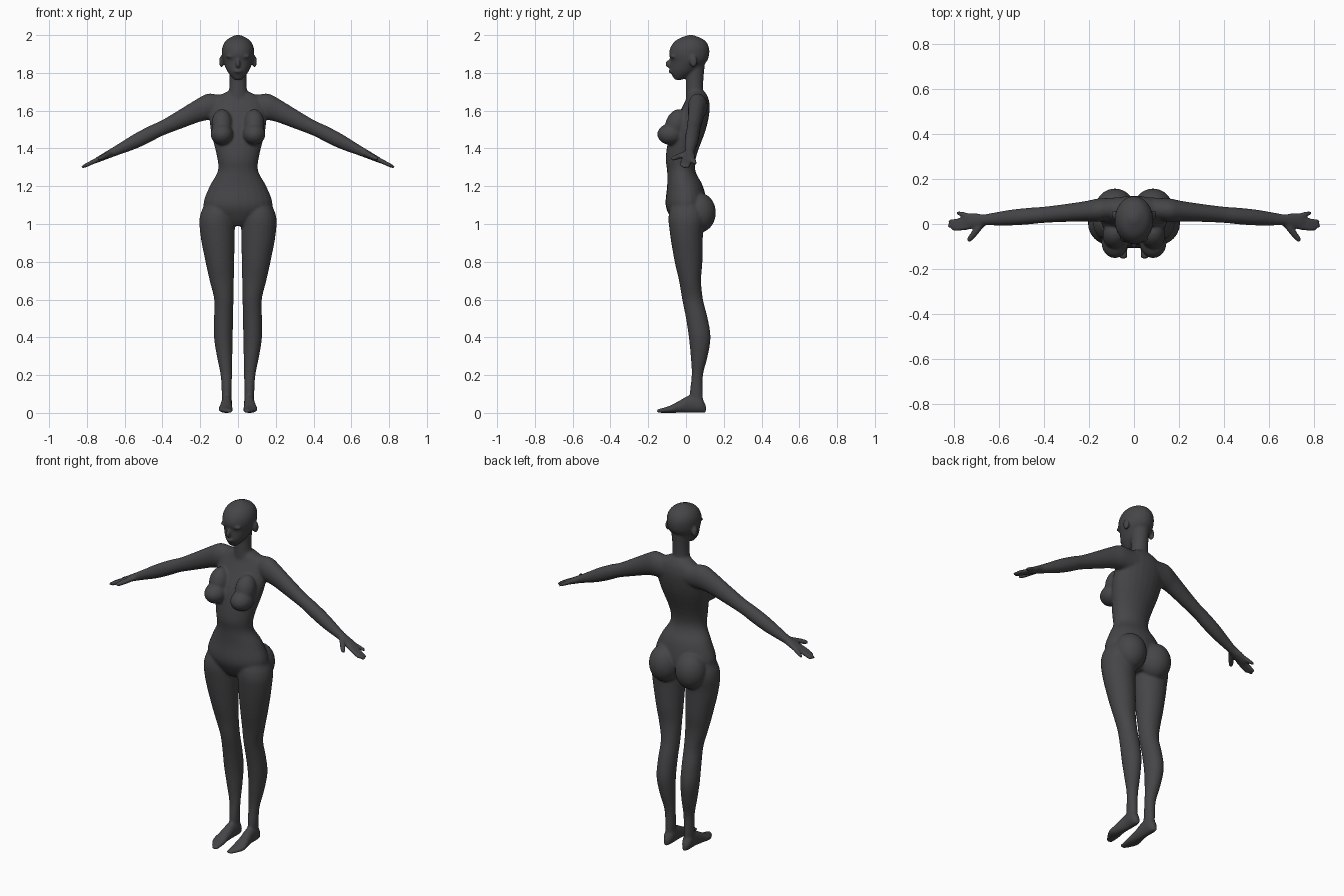
import bpy, bmesh, math
from mathutils import Vector, Matrix

cube = bpy.data.objects.get("Cube")
if cube:
    bpy.data.objects.remove(cube, do_unlink=True)

skin = bpy.data.materials.new("charcoal_grey")
skin.use_nodes = True
grey = (.06, .06, .064, 1)
skin.diffuse_color = grey
skin.node_tree.nodes["Principled BSDF"].inputs["Base Color"].default_value = grey

bm = bmesh.new()
SEGMENTS, STEPS = 24, 4
AXIS_X, AXIS_Y, AXIS_Z = Matrix.Identity(3)


def refine(rows):
    """Catmull-Rom interpolation between the key sections."""
    rows = [Vector(row) for row in rows]
    padded = [rows[0], *rows, rows[-1]]
    smooth = []
    for before, start, end, after in zip(padded, padded[1:], padded[2:], padded[3:]):
        leave, arrive = (end - before) / 2, (after - start) / 2
        for step in range(STEPS):
            t = step / STEPS
            ease = t * t * (3 - 2 * t)
            smooth.append(start.lerp(end, ease)
                          + leave * t * (1 - t) ** 2 - arrive * t * t * (1 - t))
    return smooth + [rows[-1]]


def loft(sections, u, v):
    """Closed skin over ellipses given as (x, y, z, radius along u, radius along v)."""
    angles = [math.tau * k / SEGMENTS for k in range(SEGMENTS)]
    rings = []
    for x, y, z, along_u, along_v in refine(sections):
        centre = Vector((x, y, z))
        rings.append([bm.verts.new(centre + u * along_u * math.cos(a) + v * along_v * math.sin(a))
                      for a in angles])
    for lower, upper in zip(rings, rings[1:]):
        for k in range(SEGMENTS):
            bm.faces.new((lower[k - 1], lower[k], upper[k], upper[k - 1]))
    bm.faces.new(rings[0])
    bm.faces.new(rings[-1])


def upright_section(z, inner, outer, front, back):
    """Horizontal ellipse that fits between four limits."""
    return ((inner + outer) / 2, (front + back) / 2, z, abs(outer - inner) / 2, (back - front) / 2)


def trunk(rows):
    """Symmetric upright loft from (height, half width, front, back)."""
    loft([upright_section(z, -half, half, front, back) for z, half, front, back in rows],
         AXIS_X, AXIS_Y)


def ball(centre, radii, tilt=0):
    matrix = (Matrix.Translation(centre) @ Matrix.Rotation(tilt, 4, 'X')
              @ Matrix.Diagonal((*radii, 1)))
    bmesh.ops.create_uvsphere(bm, u_segments=SEGMENTS, v_segments=SEGMENTS, radius=1,
                              matrix=matrix)


def finger(base, tip, radius):
    """Rounded tube that narrows a little towards its tip."""
    base, tip = Vector(base), Vector(tip)
    direction = (tip - base).normalized()
    side = direction.cross(AXIS_Z).normalized()
    loft([(*base.lerp(tip, t), radius * size, radius * size)
          for t, size in ((0, 1), (.5, 1), (.9, .8), (1, .5))], side, direction.cross(side))


def arm_point(side, reach, offset=0):
    """Point on the sloping centre line of the arm at a distance from the middle."""
    return (side * reach, .075 - .085 * reach + offset, min(1.62, 1.705 - .49 * reach))


# Torso
trunk([(.99, .05, -.05, .06), (1.03, .13, -.08, .09), (1.1, .183, -.108, .11),
       (1.2, .15, -.1, .09), (1.28, .107, -.1, .05), (1.36, .112, -.107, .055),
       (1.5, .145, -.08, .105), (1.6, .15, -.03, .125), (1.66, .13, 0, .12),
       (1.7, .06, .01, .1)])
# Neck
trunk([(1.64, .07, 0, .1), (1.72, .046, 0, .09), (1.85, .05, 0, .1)])
# Head
trunk([(1.763, .02, -.06, -.02), (1.78, .036, -.07, .01), (1.81, .058, -.082, .06),
       (1.86, .079, -.08, .11), (1.9, .086, -.09, .123), (1.94, .082, -.08, .12),
       (1.975, .06, -.05, .096), (2, .015, .01, .04)])
# Nose and lips
ball((0, -.09, 1.848), (.012, .02, .022), tilt=-.3)
ball((0, -.083, 1.808), (.022, .01, .009))

# Outer, front and back limits of the leg by height, from ankle to hip
LEG = [(.04, .085, .03, .09), (.1, .086, .02, .09), (.2, .092, .03, .09), (.3, .112, .025, .115),
       (.4, .127, .015, .13), (.5, .127, 0, .115), (.6, .126, -.02, .09), (.7, .15, -.037, .08),
       (.8, .172, -.06, .087), (.95, .2, -.085, .09), (1.06, .197, -.09, .1),
       (1.2, .12, -.04, .04)]
# Length position, sideways position, half width and half height of the foot
FOOT = [(.105, .06, .012, .02), (.075, .06, .028, .045), (.02, .06, .028, .047),
        (-.04, .064, .033, .031), (-.09, .064, .038, .018), (-.155, .046, .015, .009)]
# Reach, half depth and half height of the arm, from chest to palm
ARM = [(0, .05, .06), (.1, .05, .065), (.16, .052, .07), (.21, .046, .064), (.3, .04, .053),
       (.4, .036, .042), (.47, .037, .044), (.55, .035, .041), (.63, .028, .03),
       (.67, .025, .025), (.71, .034, .02), (.75, .035, .015), (.765, .028, .01)]
# Reach and spread of each fingertip, from index to little finger
FINGERTIPS = [(.81, -.03), (.83, -.015), (.825, .006), (.79, .043)]

for side in (-1, 1):
    # Ear and brow
    ball((side * .088, .04, 1.86), (.012, .02, .032))
    ball((side * .035, -.07, 1.887), (.03, .014, .008))
    # Breast and buttock
    ball((side * .085, -.082, 1.475), (.06, .07, .056))
    ball((side * .085, -.05, 1.53), (.055, .058, .08), tilt=-.35)
    ball((side * .085, .07, 1.06), (.088, .088, .105))
    # Leg, with the inner edge leaning towards the middle as it rises
    loft([upright_section(z, side * (.036 - .02 * z), side * outer, front, back)
          for z, outer, front, back in LEG], AXIS_X, AXIS_Y)
    # Foot, resting on the ground
    loft([(side * x, y, height, width, height) for y, x, width, height in FOOT], AXIS_X, AXIS_Z)
    # Shoulder, arm and palm
    loft([(*arm_point(side, reach), depth, height) for reach, depth, height in ARM],
         AXIS_Y, AXIS_Z)
    # Fingers and thumb
    for index, (reach, spread) in enumerate(FINGERTIPS):
        finger(arm_point(side, .73, .016 * index - .026), arm_point(side, reach, spread), .0115)
    finger(arm_point(side, .675, -.015), arm_point(side, .738, -.088), .015)

bmesh.ops.recalc_face_normals(bm, faces=bm.faces)
mesh = bpy.data.meshes.new("body")
bm.to_mesh(mesh)
bm.free()
mesh.materials.append(skin)
body = bpy.data.objects.new("body", mesh)
bpy.context.collection.objects.link(body)

# Fuse the parts into one smooth skin
fuse = body.modifiers.new("fuse", 'REMESH')
fuse.mode = 'VOXEL'
fuse.voxel_size = .0065
soften = body.modifiers.new("soften", 'SMOOTH')
soften.factor = .5
soften.iterations = 6
bpy.context.view_layer.objects.active = body
body.select_set(True)
for modifier in ("fuse", "soften"):
    bpy.ops.object.modifier_apply(modifier=modifier)
bpy.ops.object.shade_smooth()
